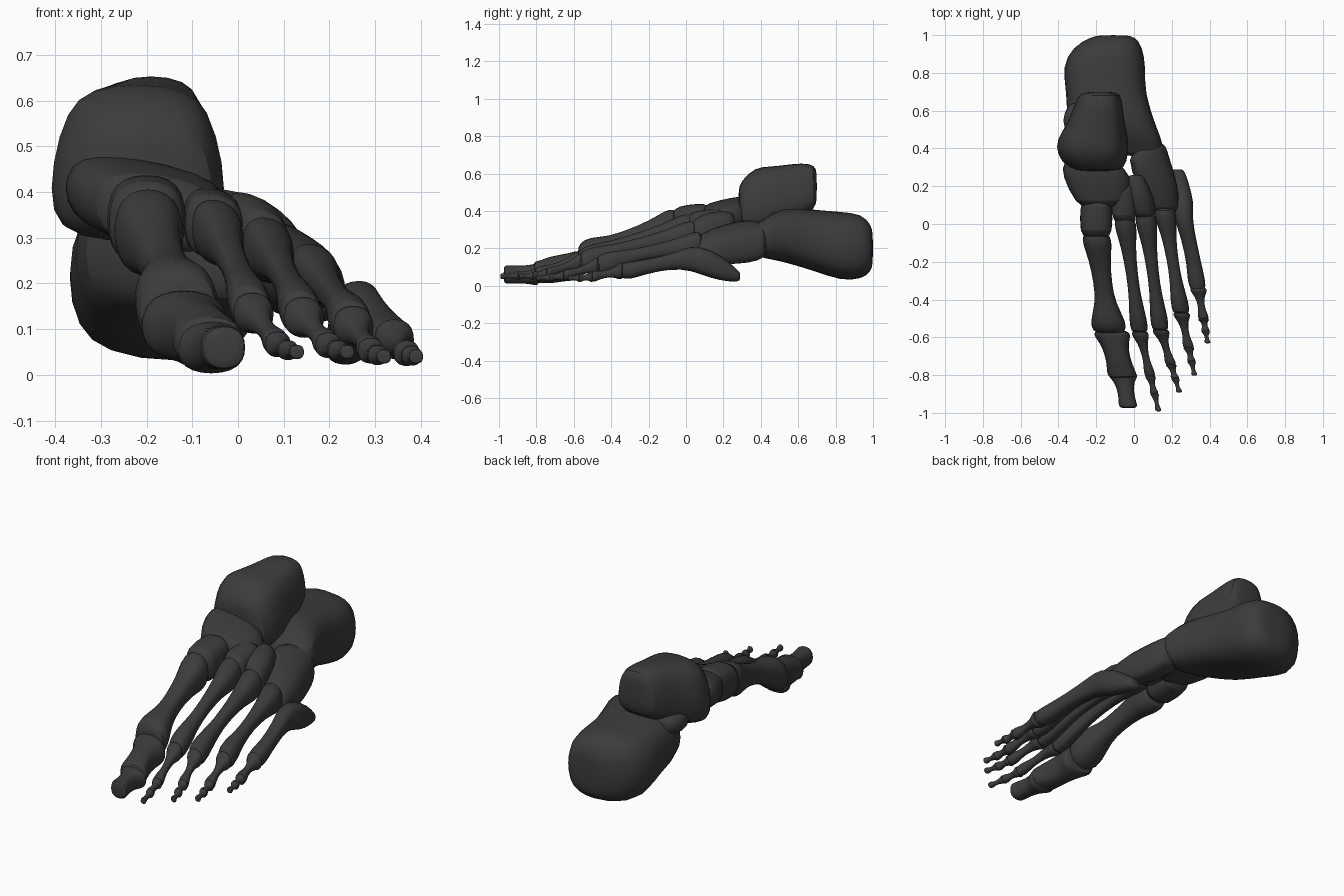
import bpy
import math
from mathutils import Vector

default_cube = bpy.data.objects.get("Cube")
if default_cube:
    bpy.data.objects.remove(default_cube, do_unlink=True)

SIDES = 12

# One dark bone colour for the whole skeleton
bone_colour = (0.045, 0.045, 0.045, 1)
bone_material = bpy.data.materials.new("dark_bone")
bone_material.use_nodes = True
bone_material.diffuse_color = bone_colour
shader = bone_material.node_tree.nodes["Principled BSDF"]
shader.inputs["Base Color"].default_value = bone_colour
shader.inputs["Roughness"].default_value = 0.7


def rounded_power(value, power):
    return math.copysign(abs(value) ** (2 / power), value)


def ring(y, x, z, half_width, half_height, power, taper, lean):
    """One upright cross-section; taper narrows its top, lean lowers its outer side."""
    points = []
    for i in range(SIDES):
        angle = math.tau * i / SIDES
        across = rounded_power(math.cos(angle), power)
        up = rounded_power(math.sin(angle), power)
        offset = half_width * across * (1 - taper * up)
        points.append((x + offset, y, z + half_height * up - lean * offset))
    return points


def loft_bone(name, sections, power=2.4, taper=0.0, lean=0.0, bulge=0.01):
    """Skin cross-sections (y, x, z, half width, half height) from back to front."""

    def cap(section, shift):
        y, x, z, width, height = section
        return (y + shift, x, z, width * 0.6, height * 0.6)

    capped = [cap(sections[0], bulge), *sections, cap(sections[-1], -bulge)]
    verts, faces = [], []
    for section in capped:
        verts += ring(*section, power, taper, lean)
    for row in range(len(capped) - 1):
        for i in range(SIDES):
            j = (i + 1) % SIDES
            a, b = row * SIDES, (row + 1) * SIDES
            faces.append((a + i, a + j, b + j, b + i))
    faces.append(tuple(reversed(range(SIDES))))
    faces.append(tuple(range(len(verts) - SIDES, len(verts))))

    mesh = bpy.data.meshes.new(name)
    mesh.from_pydata(verts, [], faces)
    mesh.materials.append(bone_material)
    bone = bpy.data.objects.new(name, mesh)
    bpy.context.collection.objects.link(bone)
    soften = bone.modifiers.new("soften", "SUBSURF")
    soften.levels = soften.render_levels = 1
    bpy.ops.object.select_all(action="DESELECT")
    bone.select_set(True)
    bpy.context.view_layer.objects.active = bone
    bpy.ops.object.shade_smooth_by_angle(angle=math.radians(50))


def long_bone(name, start, end, base, head, waist=0.62, bow=0.0, lean=0.0):
    """Shaft with a flared base and a knobbly head; base and head are half sizes."""
    start, end = Vector(start), Vector(end)
    base, head = Vector(base), Vector(head)
    thin = waist * min(base.x, head.x)
    sections = []
    for t, flare in ((0, 0.9), (0.1, 1), (0.25, 0.3), (0.5, 0), (0.7, 0.1), (0.9, 1), (1, 0.8)):
        centre = start.lerp(end, t)
        size = base if t < 0.5 else head
        width, height = Vector((thin, thin * 1.1)).lerp(size, flare)
        lift = bow * math.sin(math.pi * t)
        sections.append((centre.y, centre.x, centre.z + lift, width, height))
    loft_bone(name, sections, lean=lean, bulge=0.1 * min(base.x, head.x))


def small_toe(label, start, tip):
    """Three finger-like bones that shrink and flatten out towards the tip."""
    start, tip = Vector(start), Vector(tip)
    knuckles, radii = [], []
    for t in (0, 0.56, 0.78, 1):
        point = start.lerp(tip, t)
        point.z = tip.z + (start.z - tip.z) * (1 - t) ** 2
        knuckles.append(point)
        radii.append((0.047 - 0.03 * t,) * 2)
    for i, segment in enumerate(("base", "middle", "tip")):
        long_bone(f"{label}_toe_{segment}", knuckles[i], knuckles[i + 1], radii[i], radii[i + 1])


# Heel and ankle
loft_bone("heel_bone", [
    (0.99, -0.11, 0.2, 0.12, 0.13),
    (0.94, -0.14, 0.21, 0.19, 0.18),
    (0.83, -0.16, 0.21, 0.23, 0.19),
    (0.7, -0.15, 0.24, 0.21, 0.17),
    (0.5, -0.12, 0.28, 0.25, 0.15),
    (0.43, -0.02, 0.25, 0.18, 0.11),
    (0.37, 0.02, 0.25, 0.13, 0.09),
], power=2.8)
loft_bone("heel_shelf", [
    (0.63, -0.29, 0.36, 0.06, 0.05),
    (0.55, -0.31, 0.36, 0.08, 0.06),
    (0.46, -0.29, 0.36, 0.06, 0.05),
])
loft_bone("ankle_bone", [
    (0.69, -0.18, 0.53, 0.11, 0.12),
    (0.62, -0.19, 0.51, 0.13, 0.15),
    (0.53, -0.2, 0.49, 0.15, 0.16),
    (0.45, -0.22, 0.47, 0.19, 0.17),
    (0.37, -0.22, 0.46, 0.19, 0.18),
    (0.29, -0.2, 0.43, 0.15, 0.13),
], power=3.4, taper=0.16)

# Midfoot
loft_bone("navicular_bone", [
    (0.33, -0.24, 0.39, 0.14, 0.09),
    (0.26, -0.19, 0.38, 0.2, 0.09),
    (0.1, -0.17, 0.35, 0.14, 0.09),
], power=2.8, lean=0.15)
loft_bone("inner_wedge_bone", [
    (0.12, -0.2, 0.35, 0.09, 0.1),
    (-0.06, -0.2, 0.33, 0.09, 0.1),
], power=2.8)
loft_bone("middle_wedge_bone", [
    (0.2, -0.06, 0.34, 0.07, 0.08),
    (0.02, -0.05, 0.32, 0.07, 0.08),
], power=2.8, lean=0.15)
loft_bone("outer_wedge_bone", [
    (0.25, 0.01, 0.32, 0.05, 0.08),
    (0.14, 0.04, 0.3, 0.07, 0.1),
    (0.04, 0.06, 0.28, 0.06, 0.08),
], power=2.8, lean=0.3)
loft_bone("cuboid_bone", [
    (0.42, 0.1, 0.24, 0.07, 0.09),
    (0.35, 0.07, 0.24, 0.12, 0.11),
    (0.2, 0.13, 0.22, 0.11, 0.1),
    (0.07, 0.16, 0.2, 0.08, 0.07),
], power=2.7, lean=0.35)

# Big toe ray
big_knuckle = (-0.13, -0.57, 0.14)
long_bone("first_metatarsal", (-0.2, -0.06, 0.32), big_knuckle, (0.08, 0.1), (0.1, 0.1), bow=0.015)
long_bone("big_toe_base", (-0.12, -0.57, 0.11), (-0.06, -0.81, 0.07), (0.1, 0.08), (0.08, 0.06), waist=0.85)
long_bone("big_toe_tip", (-0.06, -0.79, 0.06), (-0.03, -0.97, 0.06), (0.08, 0.06), (0.05, 0.05), waist=0.9)

# Middle three rays: metatarsal base, knuckle and toe tip
rays = {
    "second": ((-0.05, 0.03, 0.32), (0.03, -0.57, 0.14), (0.13, -0.99, 0.05)),
    "third": ((0.06, 0.05, 0.28), (0.14, -0.56, 0.13), (0.24, -0.89, 0.05)),
    "fourth": ((0.16, 0.08, 0.22), (0.25, -0.47, 0.11), (0.32, -0.8, 0.04)),
}
for label, (base, knuckle, tip) in rays.items():
    long_bone(label + "_metatarsal", base, knuckle, (0.06, 0.075), (0.05, 0.06), bow=0.015, lean=0.15)
    small_toe(label, knuckle, tip)

# Little toe ray, with a broad spur behind its base
loft_bone("fifth_metatarsal", [
    (0.28, 0.23, 0.05, 0.04, 0.03),
    (0.22, 0.24, 0.08, 0.05, 0.06),
    (0.12, 0.26, 0.12, 0.06, 0.08),
    (0.03, 0.26, 0.15, 0.05, 0.07),
    (-0.08, 0.29, 0.13, 0.04, 0.04),
    (-0.22, 0.32, 0.1, 0.04, 0.04),
    (-0.3, 0.33, 0.08, 0.05, 0.05),
    (-0.35, 0.34, 0.08, 0.04, 0.04),
])
small_toe("fifth", (0.34, -0.34, 0.08), (0.39, -0.63, 0.04))
